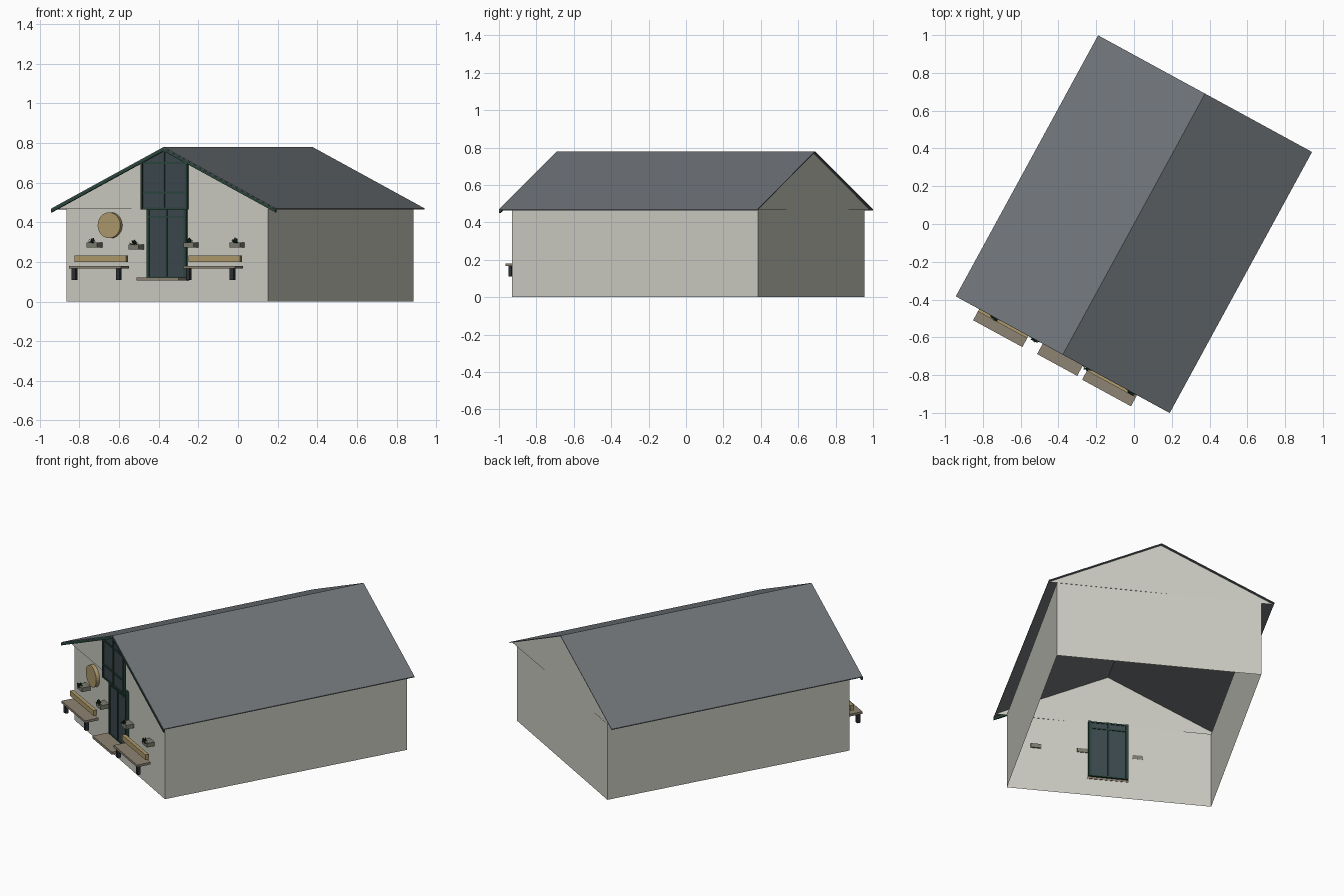
import bpy, math, random
from mathutils import Vector

random.seed(4)
cube = bpy.data.objects.get("Cube")
if cube:
    bpy.data.objects.remove(cube, do_unlink=True)

TURN = math.radians(-28.6)


def material(name, r, g, b):
    m = bpy.data.materials.new(name)
    m.use_nodes = True
    m.diffuse_color = (r, g, b, 1)
    m.node_tree.nodes["Principled BSDF"].inputs["Base Color"].default_value = (r, g, b, 1)
    return m


plaster = material("warm white plaster", 0.60, 0.60, 0.54)
slate = material("slate grey", 0.16, 0.175, 0.19)
green = material("dark green trim", 0.022, 0.06, 0.045)
glass = material("dark glass", 0.045, 0.065, 0.075)
plank = material("weathered plank", 0.27, 0.23, 0.17)
tan = material("tan wood", 0.42, 0.32, 0.15)
iron = material("dark iron", 0.025, 0.03, 0.035)
stone = material("planter grey", 0.20, 0.20, 0.16)
leaf = material("dark leaf", 0.012, 0.035, 0.022)


def add(name, verts, faces, mat, turn=TURN, loc=(0, 0, 0)):
    mesh = bpy.data.meshes.new(name)
    mesh.from_pydata(verts, [], faces)
    mesh.materials.append(mat)
    ob = bpy.data.objects.new(name, mesh)
    ob.rotation_euler.z = turn
    ob.location = loc
    bpy.context.collection.objects.link(ob)
    return ob


def prism(name, profile, front, back, mat):
    """Extrude a profile in the facade plane from front to back."""
    n = len(profile)
    verts = [(u, v, z) for v in (front, back) for u, z in profile]
    faces = [tuple(range(n)), tuple(reversed(range(n, 2 * n)))]
    faces += [(i, i + n, (i + 1) % n + n, (i + 1) % n) for i in range(n)]
    faces = [tuple(reversed(f)) for f in faces] if area(profile) < 0 else faces
    return add(name, verts, faces, mat)


def area(p):
    return sum(a[0] * b[1] - b[0] * a[1] for a, b in zip(p, p[1:] + p[:1]))


def box(name, u0, u1, front, back, z0, z1, mat):
    return prism(name, [(u0, z0), (u1, z0), (u1, z1), (u0, z1)], front, back, mat)


# Roof dimensions in the building's own frame
HALF, LONG, EAVE, RIDGE = 0.645, 0.786, 0.47, 0.78


def roof_z(u, drop=0.0):
    return RIDGE - (RIDGE - EAVE) * abs(u) / HALF - drop


def chevron(top, bottom):
    return ([(u, roof_z(u, bottom)) for u in (-HALF, 0, HALF)]
            + [(u, roof_z(u, top)) for u in (HALF, 0, -HALF)])


# Wall shell, open above and below
w, d = 0.583, 0.7535
ring = [(-w, -d), (w, -d), (w, d), (-w, d)]
add("walls", [(x, y, z) for z in (0, EAVE) for x, y in ring],
    [(i, (i + 1) % 4, (i + 1) % 4 + 4, i + 4) for i in range(4)],
    plaster, math.radians(-29.25), (0.01, 0.0125, 0))

# Roof, gables and front fascia
prism("roof", chevron(0, 0.005), -LONG, LONG, slate)
prism("fascia", chevron(0.004, 0.02), -LONG - 0.002, -LONG + 0.01, green)
triangle = [(-HALF, roof_z(HALF, 0.004)), (HALF, roof_z(HALF, 0.004)), (0, roof_z(0, 0.004))]
for name, v in (("front_gable", -0.742), ("back_gable", 0.768)):
    prism(name, triangle, v, v + 0.002, plaster)

# Gable window with its top cut to the roof slope
s, base = 0.128, 0.465
prism("gable_window_glass", [(-s, base), (s, base), (s, roof_z(s, 0.01)),
      (0, roof_z(0, 0.01)), (-s, roof_z(s, 0.01))], -0.778, -0.772, glass)
for i, u in enumerate((-s, 0, s)):
    box(f"gable_window_upright_{i}", u - 0.005, u + 0.005, -0.784, -0.766,
        base, roof_z(u, 0.012), green)
for i, z in enumerate((base, 0.545, 0.695)):
    box(f"gable_window_bar_{i}", -s, s, -0.783, -0.767, z, z + 0.01, green)

# Door
s, base, top = 0.106, 0.118, 0.473
box("door_glass", -s, s, -0.75, -0.727, base, top, glass)
for i, u in enumerate((-s, 0, s)):
    wide = 0.004 if u == 0 else 0.007
    box(f"door_upright_{i}", u - wide, u + wide, -0.756, -0.722, base, top, green)
for i, z in enumerate((base, 0.425, top - 0.01)):
    box(f"door_bar_{i}", -s, s, -0.755, -0.723, z, z + 0.008, green)
box("door_step", -0.121, 0.121, -0.85, -0.735, 0.106, 0.122, plank)

# Benches
for side, u0, u1 in (("right", -0.504, -0.207), ("left", 0.153, 0.448)):
    box(f"{side}_bench_seat", u0, u1, -0.855, -0.77, 0.166, 0.18, plank)
    box(f"{side}_bench_back", u0, u1, -0.802, -0.78, 0.2, 0.232, tan)
    for i, u in enumerate((u0 + 0.008, u1 - 0.035)):
        box(f"{side}_bench_leg_{i}", u, u + 0.022, -0.845, -0.825, 0.11, 0.166, iron)

# Round wall sign
disc = [(-0.329 + 0.065 * math.cos(a), 0.385 + 0.065 * math.sin(a))
        for a in (math.tau * i / 32 for i in range(32))]
prism("round_sign", disc, -0.757, -0.735, tan)


# Wall planters with spiky foliage
def foliage(name, centre):
    verts, faces = [], []
    for i in range(26):
        a = random.uniform(0, math.tau)
        rise = random.uniform(0.0, 1.3)
        out = Vector((math.cos(a) * math.cos(rise), 0.6 * math.sin(a) * math.cos(rise), math.sin(rise)))
        side = Vector((-math.sin(a), math.cos(a), 0)) * 0.006
        n = len(verts)
        mid = centre + out * 0.016
        verts += [centre, mid + side, centre + out * 0.03, mid - side]
        faces.append((n, n + 1, n + 2, n + 3))
    add(name, verts, faces, leaf)


for i, (u, z) in enumerate(((-0.409, 0.272), (-0.17, 0.262), (0.146, 0.272), (0.412, 0.272))):
    box(f"planter_{i}", u - 0.03, u + 0.03, -0.79, -0.735, z, z + 0.025, stone)
    foliage(f"plant_{i}", Vector((u, -0.788, z + 0.023)))
